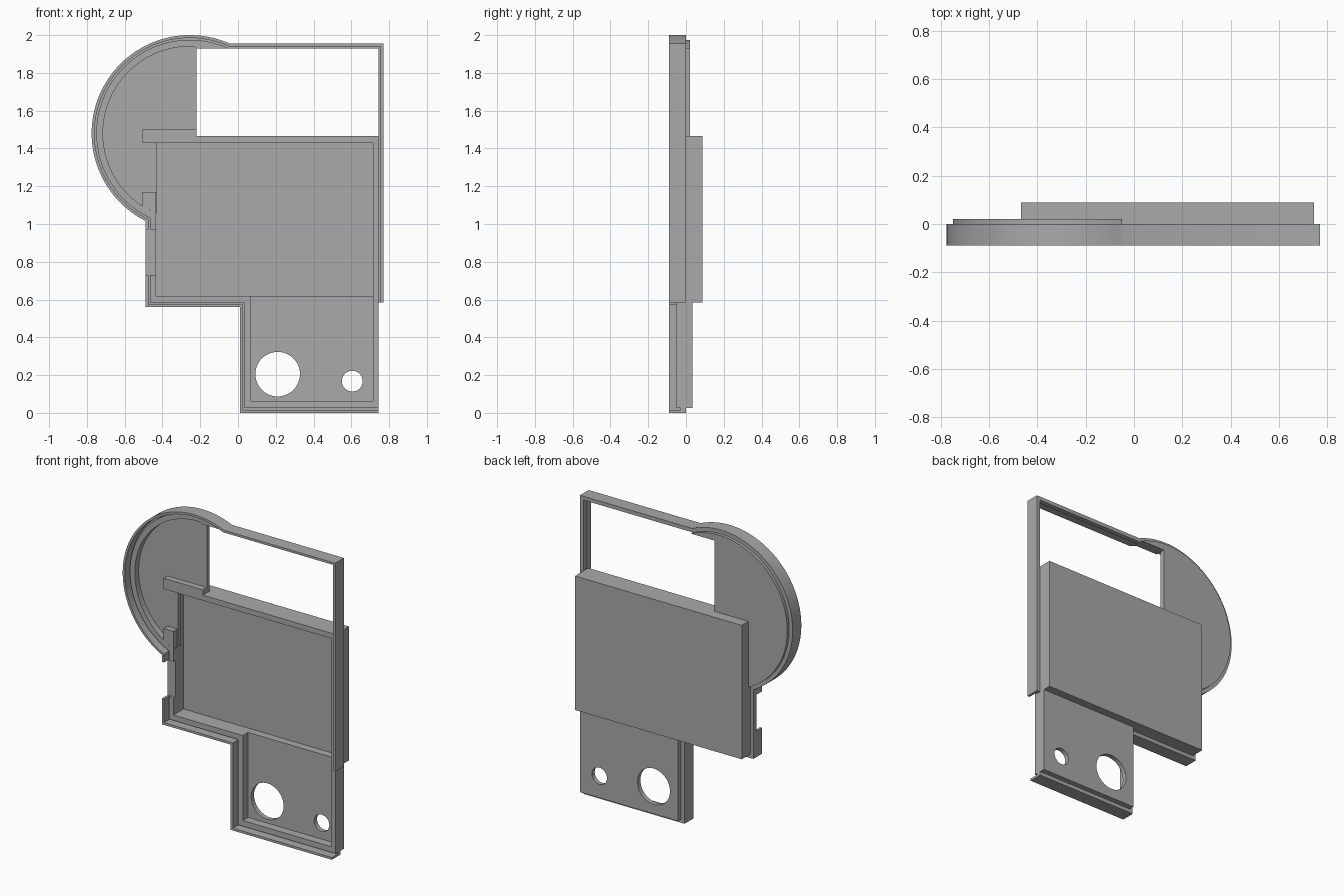
import bpy, bmesh, math

cube = bpy.data.objects.get("Cube")
if cube:
    bpy.data.objects.remove(cube, do_unlink=True)

grey = bpy.data.materials.new("mid grey")
grey.use_nodes = True
grey.diffuse_color = (0.4, 0.4, 0.4, 1)
grey.node_tree.nodes["Principled BSDF"].inputs["Base Color"].default_value = (0.4, 0.4, 0.4, 1)

CX, CZ, R = -0.255, 1.48, 0.52      # round end of the shell
LEFT, RIGHT, TOP = -0.49, 0.77, 1.955
FRONT, WALL, GROOVE = -0.09, -0.05, -0.03
WIN = -0.22                         # side edge of the window


def prism(name, pts, y0, y1):
    """Extrude an xz profile from y0 to y1."""
    bm = bmesh.new()
    face = bm.faces.new([bm.verts.new((x, y0, z)) for x, z in pts])
    out = bmesh.ops.extrude_face_region(bm, geom=[face])
    moved = [v for v in out["geom"] if isinstance(v, bmesh.types.BMVert)]
    bmesh.ops.translate(bm, verts=moved, vec=(0, y1 - y0, 0))
    bmesh.ops.recalc_face_normals(bm, faces=bm.faces)
    mesh = bpy.data.meshes.new(name)
    bm.to_mesh(mesh)
    bm.free()
    mesh.materials.append(grey)
    ob = bpy.data.objects.new(name, mesh)
    bpy.context.collection.objects.link(ob)
    return ob


def slab(name, x0, x1, z0, z1, y0, y1):
    return prism(name, [(x0, z0), (x1, z0), (x1, z1), (x0, z1)], y0, y1)


def arc(d, n=72):
    """Round end, inset by d, from the left wall up to the top rail."""
    r = R - d
    a0 = -math.acos((LEFT + d - CX) / r)
    a1 = math.asin((TOP - d - CZ) / r) - 2 * math.pi
    return [(CX + r * math.cos(a0 + (a1 - a0) * i / n),
             CZ + r * math.sin(a0 + (a1 - a0) * i / n)) for i in range(n + 1)]


def lower(d):
    return [(0.745, d), (0.01 + d, d), (0.01 + d, 0.56 + d), (LEFT + d, 0.56 + d)]


def upper(d):
    return arc(d) + [(RIGHT - d, TOP - d), (RIGHT - d, 0.585)]


def strip(name, path, a, b, y0, y1):
    return prism(name, path(a) + path(b)[::-1], y0, y1)


# Rim: low base with a taller outer lip, interrupted by the side notch
rim = [
    strip("rim_base", lambda d: lower(d) + upper(d), 0, 0.025, GROOVE, 0),
    strip("lower_lip", lambda d: lower(d) + [(LEFT + d, 0.73)], 0, 0.015, FRONT, GROOVE),
    strip("upper_lip", lambda d: [(LEFT + d, 0.97)] + upper(d), 0, 0.015, FRONT, GROOVE),
]

# Round chamber: wall and back plate
inner = [p for p in arc(0.06) if p[0] < WIN or p[1] < CZ]
rim.append(prism("round_wall", arc(0.025) + [(WIN, 1.93)] + inner[::-1], WALL, 0.02))
rim.append(prism("round_back", inner + [(WIN, 1.938), (WIN, 1.45), (-0.43, 1.45)], -0.01, 0.02))

# Box compartment
slab("box_back", -0.467, 0.745, 0.585, 1.465, 0.055, 0.088)
slab("box_top_wall", -0.467, 0.745, 1.43, 1.465, WALL, 0.088)
slab("box_top_tab", -0.505, WIN, 1.43, 1.5, WALL, 0)
slab("box_side_wall", -0.467, -0.435, 0.585, 1.465, -0.01, 0.088)
slab("side_wall_low", -0.467, -0.435, 0.585, 0.73, WALL, 0)
slab("side_wall_notch", -0.467, -0.435, 0.73, 0.97, GROOVE, 0)
slab("side_wall_high", -0.467, -0.435, 0.97, 1.17, WALL, 0)
slab("side_tab", -0.505, -0.435, 1.075, 1.17, WALL, 0)
slab("box_bottom_wall", -0.467, 0.07, 0.585, 0.62, WALL, 0.088)
slab("box_step", 0.07, 0.745, 0.585, 0.62, 0.005, 0.088)
slab("right_wall", 0.715, 0.745, 0.585, 1.465, WALL, 0.088)

# Lower compartment with two round holes
slab("lower_left_wall", 0.035, 0.07, 0.025, 0.6, WALL, 0.035)
slab("lower_bottom_wall", 0.035, 0.745, 0.025, 0.062, WALL, 0.035)
slab("lower_right_wall", 0.715, 0.745, 0.025, 0.6, WALL, 0.035)
panel = slab("lower_back", 0.035, 0.745, 0.025, 0.6, 0.005, 0.035)
for label, x, z, r in (("large", 0.21, 0.205, 0.118), ("small", 0.605, 0.168, 0.055)):
    ring = [(x + r * math.cos(math.tau * i / 48), z + r * math.sin(math.tau * i / 48))
            for i in range(48)]
    cutter = prism(label + "_hole_cutter", ring, -0.02, 0.06)
    cutter.hide_render = True
    mod = panel.modifiers.new(label + "_hole", "BOOLEAN")
    mod.object = cutter
    mod.operation = "DIFFERENCE"
    mod.solver = "EXACT"
    bpy.context.view_layer.objects.active = panel
    bpy.ops.object.modifier_apply(modifier=mod.name)
    bpy.data.objects.remove(cutter, do_unlink=True)

# Smooth the curved parts, keeping the edges sharp
bpy.ops.object.select_all(action="DESELECT")
for ob in rim + [panel]:
    ob.select_set(True)
bpy.context.view_layer.objects.active = panel
bpy.ops.object.shade_smooth_by_angle(angle=math.radians(30))
